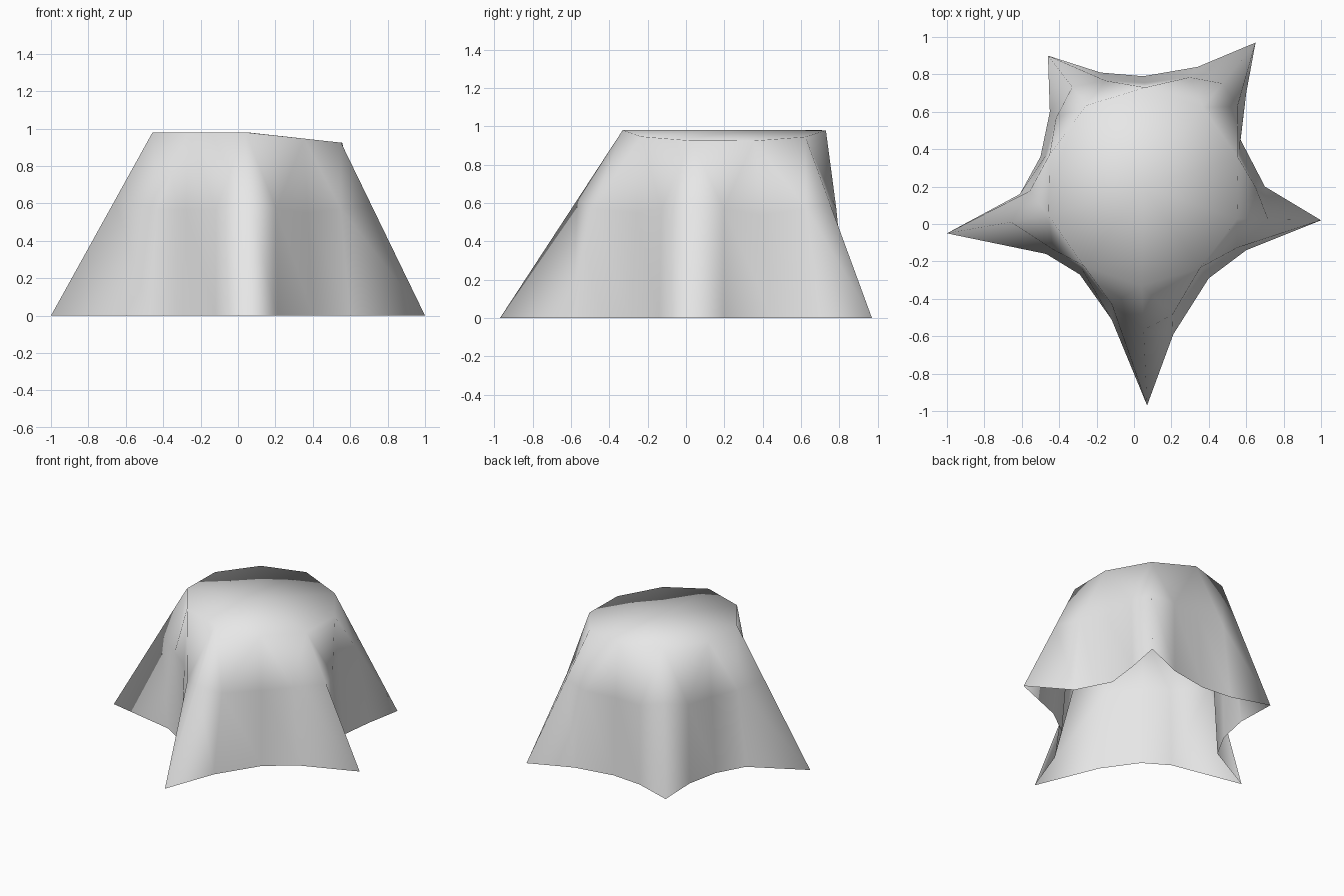
import bpy
import bmesh
from math import cos, sin, radians
from mathutils import Vector

default_cube = bpy.data.objects.get("Cube")
if default_cube:
    bpy.data.objects.remove(default_cube, do_unlink=True)


def make_material(name, colour):
    material = bpy.data.materials.new(name)
    material.use_nodes = True
    material.diffuse_color = colour
    shader = material.node_tree.nodes["Principled BSDF"]
    shader.inputs["Base Color"].default_value = colour
    return material


# Hem outline on the ground: five pointed corners with three points between each
HEM_OUTLINE = [
    (1, .02), (.6, -.14), (.4, -.29), (.21, -.59),
    (.07, -.97), (-.12, -.51), (-.29, -.27), (-.47, -.16),
    (-1, -.05), (-.61, .16), (-.5, .36), (-.45, .6),
    (-.46, .9), (-.18, .81), (.05, .79), (.34, .84),
    (.65, .97), (.6, .7), (.57, .45), (.7, .2),
]
HEM_COUNT = len(HEM_OUTLINE)
RIM_COUNT = HEM_COUNT // 2
TOP_CENTRE = Vector((.05, .2, .98))
TOP_RADIUS = .53


def rim_point(index):
    """Ten-sided table edge; its left half tilts gently downwards."""
    angle = radians(-19 - index * 360 / RIM_COUNT)
    offset = Vector((cos(angle), sin(angle), 0)) * TOP_RADIUS
    offset.z = -.11 * max(0, offset.x)
    return TOP_CENTRE + offset


def fold_point(index, hem, rim):
    """Point where the cloth leaves the table edge and starts to hang."""
    here = rim[index // 2]
    if index % 2 == 0:
        is_corner = index % 4 == 0
        return here.lerp(hem[index], .37 if is_corner else .42)
    after = rim[(index // 2 + 1) % RIM_COUNT]
    point = here.lerp(after, .5).lerp(hem[index], .66)
    point.z = .57
    return point


def build_cloth(name, material):
    hem = [Vector((x, y, 0)) for x, y in HEM_OUTLINE]
    rim = [rim_point(i) for i in range(RIM_COUNT)]
    fold = [fold_point(i, hem, rim) for i in range(HEM_COUNT)]

    bm = bmesh.new()
    hem_verts = [bm.verts.new(p) for p in hem]
    fold_verts = [bm.verts.new(p) for p in fold]
    rim_verts = [bm.verts.new(p) for p in rim]
    centre = bm.verts.new(TOP_CENTRE)

    # Hanging skirt, open at the bottom
    for i in range(HEM_COUNT):
        j = (i + 1) % HEM_COUNT
        bm.faces.new((hem_verts[i], fold_verts[i], fold_verts[j], hem_verts[j]))

    # Shoulder from the folds up to the rim, and the covered top
    for i in range(RIM_COUNT):
        here, after = rim_verts[i], rim_verts[(i + 1) % RIM_COUNT]
        first = fold_verts[2 * i]
        middle = fold_verts[2 * i + 1]
        last = fold_verts[(2 * i + 2) % HEM_COUNT]
        bm.faces.new((first, here, middle))
        bm.faces.new((here, after, middle))
        bm.faces.new((middle, after, last))
        bm.faces.new((here, centre, after))

    for face in bm.faces:
        face.smooth = True
    mesh = bpy.data.meshes.new(name)
    bm.to_mesh(mesh)
    bm.free()
    mesh.materials.append(material)
    cloth = bpy.data.objects.new(name, mesh)
    bpy.context.collection.objects.link(cloth)
    return cloth


build_cloth("draped_cloth", make_material("light_grey_fabric", (.8, .8, .8, 1)))
